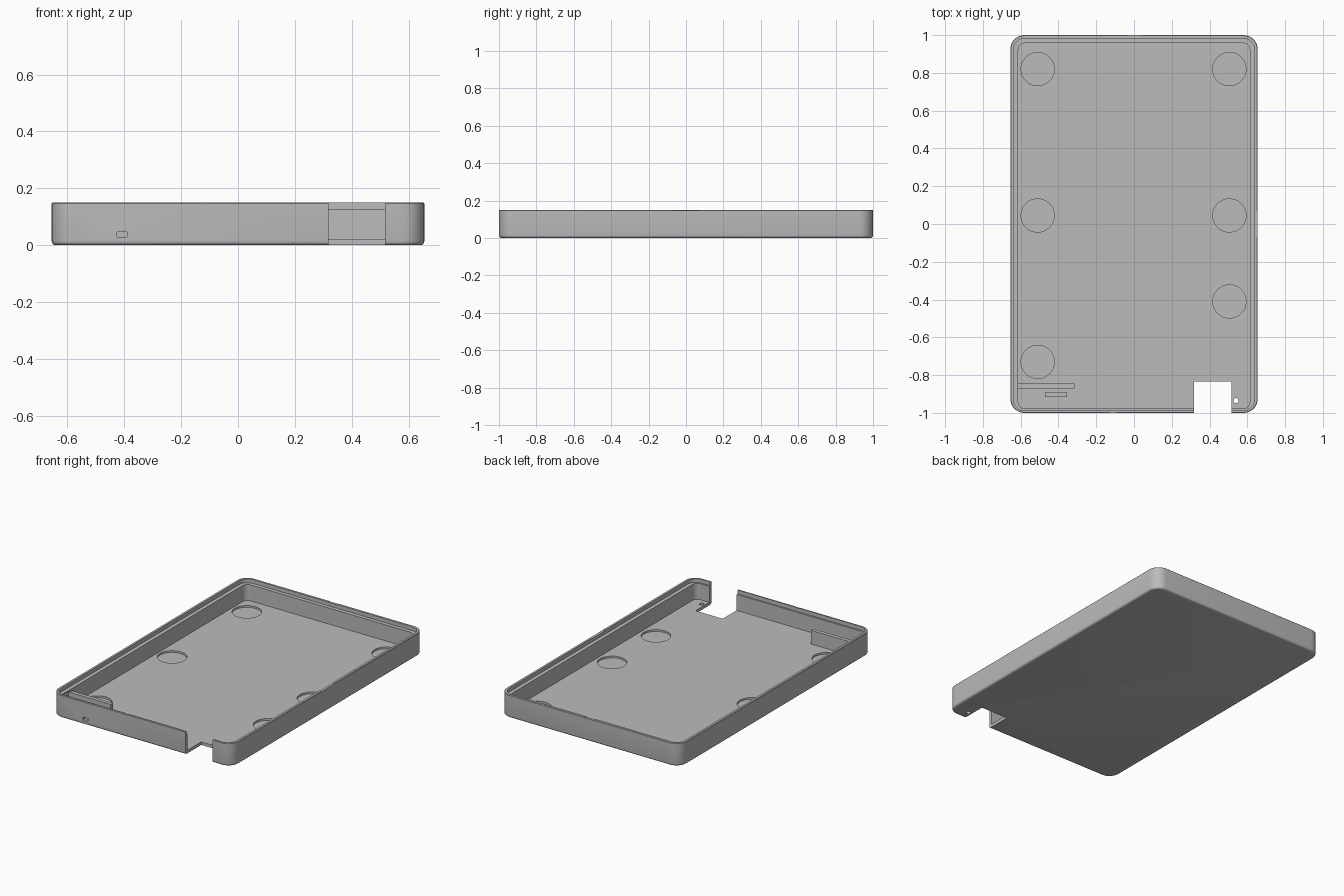
import bpy, bmesh, math

cube = bpy.data.objects.get("Cube")
if cube:
    bpy.data.objects.remove(cube, do_unlink=True)

grey = bpy.data.materials.new("plain grey")
grey.use_nodes = True
color = (0.5, 0.5, 0.5, 1)
grey.diffuse_color = color
grey.node_tree.nodes["Principled BSDF"].inputs["Base Color"].default_value = color


def new_object(name, bm):
    bmesh.ops.recalc_face_normals(bm, faces=bm.faces)
    mesh = bpy.data.meshes.new(name)
    bm.to_mesh(mesh)
    bm.free()
    mesh.materials.append(grey)
    obj = bpy.data.objects.new(name, mesh)
    bpy.context.collection.objects.link(obj)
    return obj


def rounded_loft(name, rings, steps=8):
    """Stack rounded rectangles given as (half_x, front, back, radius, z)."""
    bm = bmesh.new()
    loops = []
    for hx, front, back, r, z in rings:
        corners = [(hx - r, back - r), (r - hx, back - r),
                   (r - hx, front + r), (hx - r, front + r)]
        loop = []
        for i, (cx, cy) in enumerate(corners):
            for s in range(steps + 1):
                a = math.pi / 2 * (i + s / steps)
                loop.append(bm.verts.new((cx + r * math.cos(a), cy + r * math.sin(a), z)))
        loops.append(loop)
    n = len(loops[0])
    for low, high in zip(loops, loops[1:]):
        for i in range(n):
            j = (i + 1) % n
            bm.faces.new((low[i], low[j], high[j], high[i]))
    bm.faces.new(loops[0])
    bm.faces.new(loops[-1])
    return new_object(name, bm)


def box(name, x, y, z):
    bm = bmesh.new()
    bmesh.ops.create_cube(bm, size=1)
    for v in bm.verts:
        v.co = [(a + b) / 2 + c * (b - a) for c, (a, b) in zip(v.co, (x, y, z))]
    return new_object(name, bm)


def cylinder(name, x, y, r, z, sides=48):
    bm = bmesh.new()
    bmesh.ops.create_cone(bm, cap_ends=True, segments=sides, radius1=r, radius2=r,
                          depth=z[1] - z[0])
    bmesh.ops.translate(bm, verts=bm.verts, vec=(x, y, sum(z) / 2))
    return new_object(name, bm)


def cut(target, cutter):
    cutter.hide_render = True
    mod = target.modifiers.new("cut", 'BOOLEAN')
    mod.operation = 'DIFFERENCE'
    mod.solver = 'EXACT'
    mod.object = cutter
    bpy.context.view_layer.objects.active = target
    bpy.ops.object.modifier_apply(modifier=mod.name)
    bpy.data.objects.remove(cutter, do_unlink=True)


# Outer shell with a filleted bottom edge and softened rim
HX, HY, R, FILLET, RIM = 0.655, 1.0, 0.075, 0.014, 0.003


def inset(d, z):
    return (HX - d, d - HY, HY - d, R - d, z)


rings = []
for s in range(5):
    a = math.pi / 2 * s / 4
    rings.append(inset(FILLET * (1 - math.sin(a)), FILLET * (1 - math.cos(a))))
rings += [inset(0, 0.15 - RIM), inset(RIM, 0.15)]
tray = rounded_loft("tray", rings)

# Cavity with a stepped lip
FLOOR, STEP = 0.02, 0.125
cut(tray, rounded_loft("cavity", [
    (0.613, -0.978, 0.958, 0.035, FLOOR), (0.613, -0.978, 0.958, 0.035, STEP),
    (0.638, -0.988, 0.983, 0.06, STEP), (0.638, -0.988, 0.983, 0.06, 0.2)]))

# Round recesses in the floor
for x, y in [(-0.51, 0.82), (0.505, 0.82), (-0.51, 0.045), (0.505, 0.045),
             (-0.51, -0.73), (0.505, -0.41)]:
    cut(tray, cylinder("recess", x, y, 0.088, (0.008, 0.05)))

# Connector notch, cord hole, front port and side pocket
cut(tray, box("connector_notch", (0.318, 0.516), (-1.1, -0.835), (-0.1, 0.3)))
cut(tray, cylinder("cord_hole", 0.54, -0.935, 0.014, (-0.1, 0.1), 20))
cut(tray, box("front_port", (-0.425, -0.39), (-1.1, -0.95), (0.028, 0.047)))
cut(tray, box("side_pocket", (-0.622, -0.6), (-0.95, -0.865), (0.0205, 0.12)))

# Shallow pry notches in the rim
cut(tray, box("front_pry_notch", (-0.13, -0.095), (-1.1, -0.985), (0.147, 0.2)))
cut(tray, box("back_pry_notch", (-0.035, 0.035), (0.98, 1.1), (0.147, 0.2)))
cut(tray, box("side_pry_notch", (0.63, 0.7), (-0.07, 0.07), (0.147, 0.2)))

# Internal ribs beside the front port
box("long_rib", (-0.63, -0.315), (-0.87, -0.845), (0.012, 0.11))
box("short_rib", (-0.47, -0.355), (-0.916, -0.892), (0.012, 0.05))

# Smooth the rounded corners while keeping edges crisp
bpy.ops.object.select_all(action='DESELECT')
tray.select_set(True)
bpy.context.view_layer.objects.active = tray
bpy.ops.object.shade_smooth_by_angle(angle=math.radians(30))
